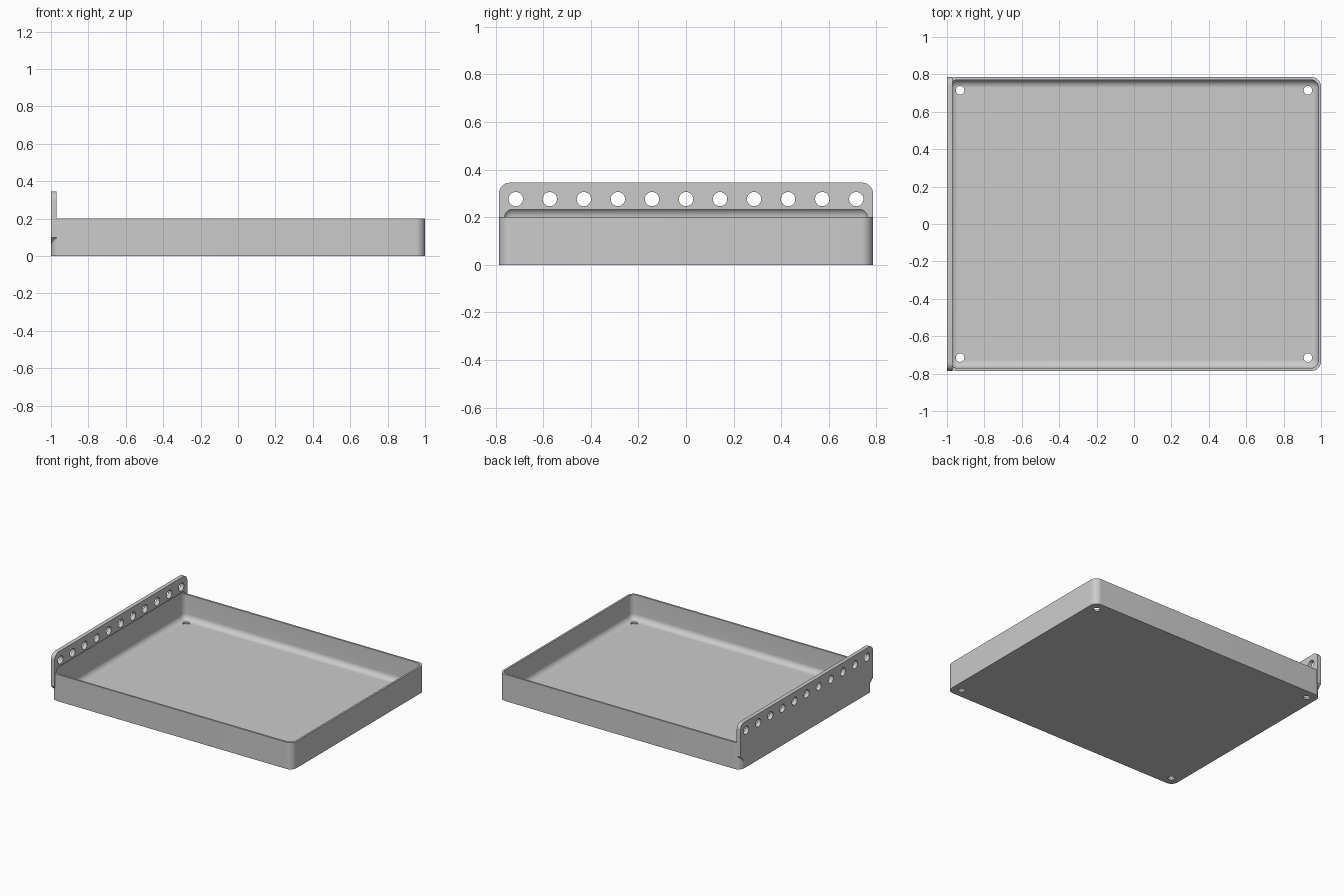
import bpy, bmesh, math
from mathutils import Matrix, Vector

cube = bpy.data.objects.get("Cube")
if cube:
    bpy.data.objects.remove(cube, do_unlink=True)

# Overall dimensions
HALF_X, HALF_Y, RIM = 1.0, 0.785, 0.2
WALL, FLOOR, CORNER = 0.014, 0.015, 0.05
PLATE_T, PLATE_TOP = 0.03, 0.345

grey = bpy.data.materials.new("light grey")
grey.use_nodes = True
grey.diffuse_color = (0.6, 0.6, 0.6, 1)
grey.node_tree.nodes["Principled BSDF"].inputs["Base Color"].default_value = grey.diffuse_color


def finish(name, bm):
    bmesh.ops.recalc_face_normals(bm, faces=bm.faces)
    mesh = bpy.data.meshes.new(name)
    bm.to_mesh(mesh)
    bm.free()
    mesh.materials.append(grey)
    obj = bpy.data.objects.new(name, mesh)
    bpy.context.collection.objects.link(obj)
    return obj


def rounded_box(name, low, high, radius, vertical_only):
    low, high = Vector(low), Vector(high)
    bm = bmesh.new()
    bmesh.ops.create_cube(bm, size=1)
    bmesh.ops.scale(bm, vec=high - low, verts=bm.verts)
    bmesh.ops.translate(bm, vec=(low + high) / 2, verts=bm.verts)
    edges = [e for e in bm.edges if not vertical_only
             or abs(e.verts[0].co.z - e.verts[1].co.z) > 1e-4]
    bmesh.ops.bevel(bm, geom=edges, offset=radius, segments=10,
                    affect='EDGES', profile=0.5, clamp_overlap=True)
    return finish(name, bm)


def cylinders(name, centres, radius, depth, rotation):
    bm = bmesh.new()
    for c in centres:
        bmesh.ops.create_cone(bm, cap_ends=True, segments=32, radius1=radius,
                              radius2=radius, depth=depth,
                              matrix=Matrix.Translation(c) @ rotation)
    return finish(name, bm)


def boolean(obj, other, operation):
    mod = obj.modifiers.new(operation.title(), 'BOOLEAN')
    mod.operation, mod.solver, mod.object = operation, 'EXACT', other
    bpy.context.view_layer.objects.active = obj
    bpy.ops.object.modifier_apply(modifier=mod.name)
    bpy.data.objects.remove(other, do_unlink=True)


# Tray body with rounded upright corners
tray = rounded_box("tray", (-HALF_X, -HALF_Y, 0), (HALF_X, HALF_Y, RIM), CORNER, True)

# Mounting plate: rounded top corners, sloped supports at the lower corners
R = 0.045
half = [(HALF_Y - CORNER, 0.05), (HALF_Y, 0.1)]
for i in range(11):
    a = math.radians(9 * i)
    half.append((HALF_Y - R + R * math.cos(a), PLATE_TOP - R + R * math.sin(a)))
outline = half + [(-y, z) for y, z in reversed(half)]
bm = bmesh.new()
face = bm.faces.new([bm.verts.new((-HALF_X, y, z)) for y, z in outline])
ext = bmesh.ops.extrude_face_region(bm, geom=[face])
bmesh.ops.translate(bm, vec=(PLATE_T, 0, 0),
                    verts=[v for v in ext["geom"] if isinstance(v, bmesh.types.BMVert)])
plate = finish("mounting_plate", bm)
boolean(tray, plate, 'UNION')

# Cavity, rounded on every edge so it also undercuts the plate
cavity = rounded_box("cavity_cutter", (-HALF_X + WALL, -HALF_Y + WALL, FLOOR),
                     (HALF_X - WALL, HALF_Y - WALL, 0.242), 0.042, False)
boolean(tray, cavity, 'DIFFERENCE')

# Row of holes through the plate
row = [Vector((-HALF_X, 0.143 * i, 0.276)) for i in range(-5, 6)]
boolean(tray, cylinders("plate_hole_cutter", row, 0.03, 0.2,
                        Matrix.Rotation(math.pi / 2, 4, 'Y')), 'DIFFERENCE')

# Corner holes through the floor
corners = [Vector((sx * 0.93, sy * 0.715, 0)) for sx in (-1, 1) for sy in (-1, 1)]
boolean(tray, cylinders("floor_hole_cutter", corners, 0.023, 0.1,
                        Matrix.Identity(4)), 'DIFFERENCE')

# Smooth fillets, sharp edges
bpy.ops.object.select_all(action='DESELECT')
tray.select_set(True)
bpy.context.view_layer.objects.active = tray
bpy.ops.object.shade_smooth_by_angle(angle=math.radians(30))
